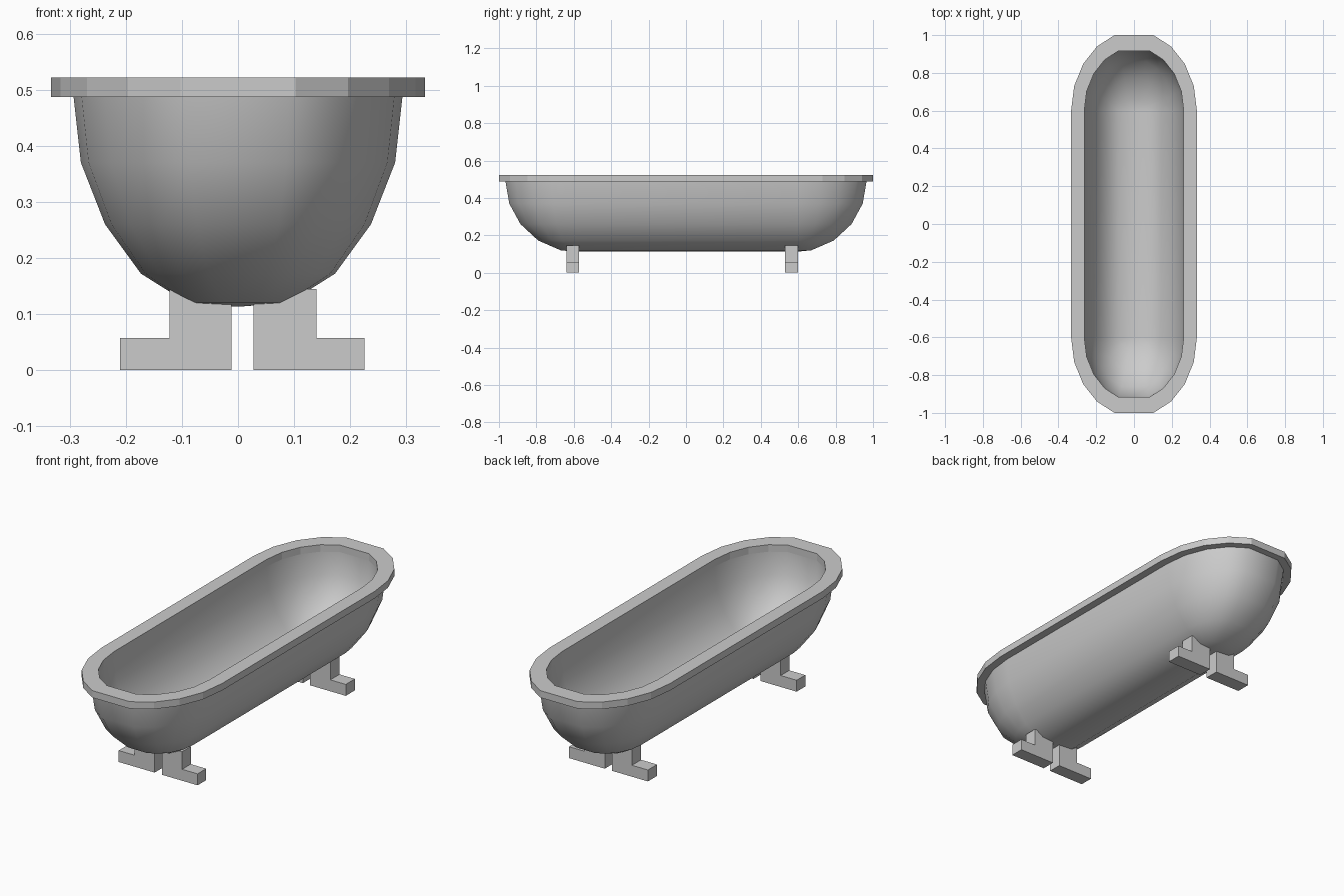
import bpy, bmesh
from math import cos, sin, radians

if "Cube" in bpy.data.objects:
    bpy.data.objects.remove(bpy.data.objects["Cube"])

Y0 = 0.6  # where the straight sides meet the rounded ends
ANGLES = [0, 18, 36, 54, 72, 108, 126, 144, 162, 180]


def ring(bm, half_width, y_end, z):
    """Stadium outline with faceted, flat-tipped ends."""
    depth = (y_end - Y0) / sin(radians(72))
    pts = []
    for side in (1, -1):
        for a in ANGLES:
            a = radians(a)
            pts.append((side * half_width * cos(a), side * (Y0 + depth * sin(a)), z))
    return [bm.verts.new(p) for p in pts]


def loft(name, sections, closed=False, smooth=False):
    """Skin a list of (half width, y end, z) sections."""
    bm = bmesh.new()
    rings = [ring(bm, *s) for s in sections]
    pairs = list(zip(rings, rings[1:]))
    if closed:
        pairs.append((rings[-1], rings[0]))
    for a, b in pairs:
        n = len(a)
        for i in range(n):
            j = (i + 1) % n
            bm.faces.new((a[i], a[j], b[j], b[i]))
    bmesh.ops.remove_doubles(bm, verts=bm.verts, dist=1e-4)
    bmesh.ops.recalc_face_normals(bm, faces=bm.faces)
    return finish(name, bm, smooth)


def finish(name, bm, smooth=False):
    mesh = bpy.data.meshes.new(name)
    bm.to_mesh(mesh)
    bm.free()
    ob = bpy.data.objects.new(name, mesh)
    bpy.context.collection.objects.link(ob)
    if smooth:
        bpy.ops.object.select_all(action='DESELECT')
        ob.select_set(True)
        bpy.context.view_layer.objects.active = ob
        bpy.ops.object.shade_smooth_by_angle(angle=radians(40))
    return ob


def foot(name, profile, y1, y2):
    """Extrude an x-z profile from y1 to y2."""
    bm = bmesh.new()
    face = bm.faces.new([bm.verts.new((x, y1, z)) for x, z in profile])
    new = bmesh.ops.extrude_face_region(bm, geom=[face])['geom']
    bmesh.ops.translate(bm, vec=(0, y2 - y1, 0),
                        verts=[v for v in new if isinstance(v, bmesh.types.BMVert)])
    bmesh.ops.recalc_face_normals(bm, faces=bm.faces)
    return finish(name, bm)


# Tub shell: outside from keel up, then down the inside
loft("tub_shell", [
    (0.0, 0.60, 0.113), (0.09, 0.67, 0.12), (0.173, 0.79, 0.172),
    (0.237, 0.885, 0.26), (0.28, 0.945, 0.37), (0.293, 0.965, 0.487),
    (0.263, 0.917, 0.487), (0.251, 0.913, 0.375), (0.21, 0.86, 0.277),
    (0.155, 0.772, 0.2), (0.082, 0.66, 0.153), (0.0, 0.60, 0.148),
], smooth=True)

# Rim: flat faceted band
loft("rim", [
    (0.333, 1.0, 0.487), (0.333, 1.0, 0.522),
    (0.263, 0.917, 0.522), (0.263, 0.917, 0.487),
], closed=True)

# L-shaped feet, one pair at each end
for end, y1, y2 in (("front", -0.64, -0.572), ("back", 0.528, 0.60)):
    for side, inner, shin, toe in (("left", -0.012, -0.122, -0.21),
                                   ("right", 0.028, 0.14, 0.225)):
        foot(f"{end}_{side}_foot",
             [(inner, 0), (toe, 0), (toe, 0.057), (shin, 0.057),
              (shin, 0.145), (inner, 0.145)], y1, y2)
